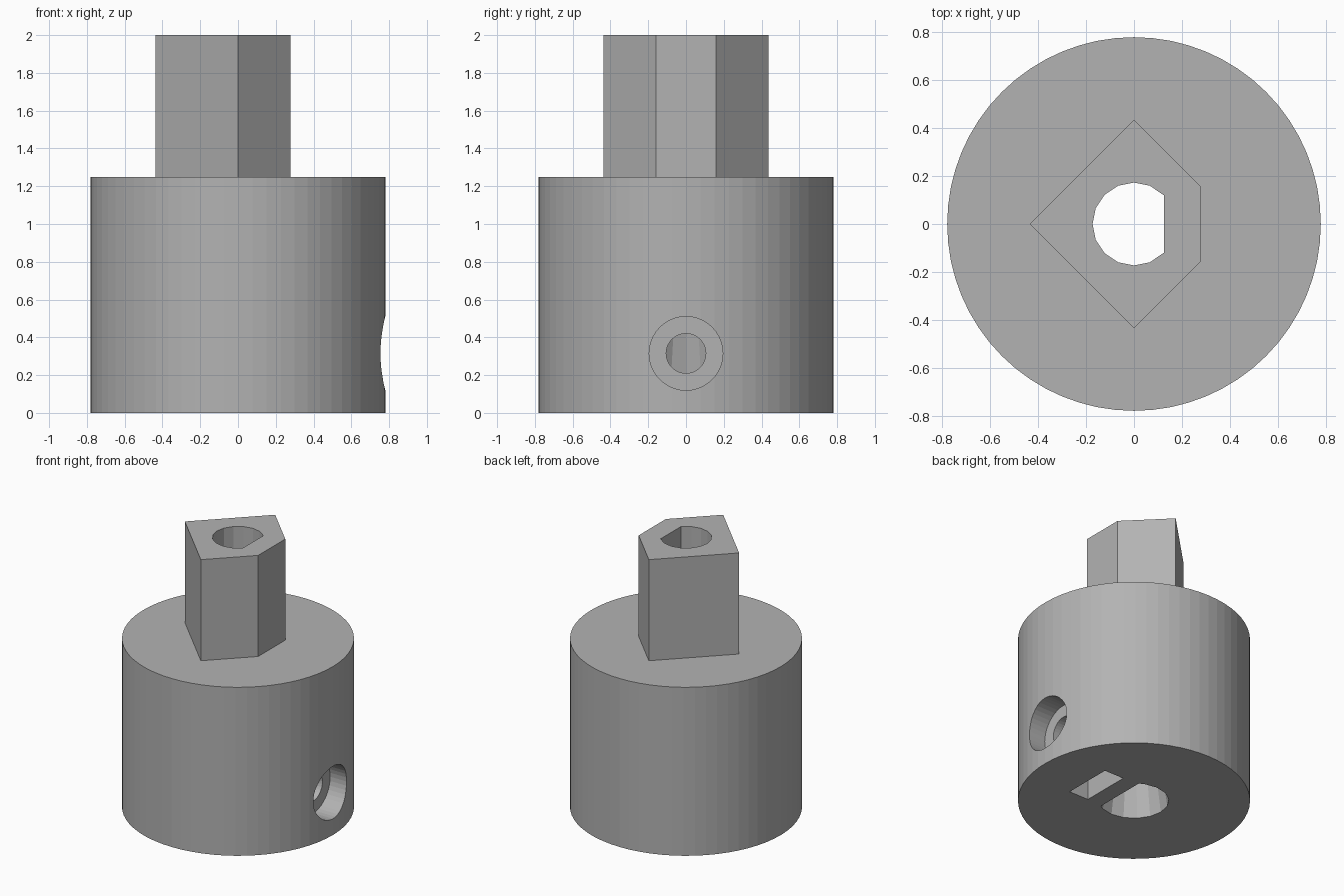
import bpy
import bmesh
from math import cos, sin, pi, sqrt, radians

cube = bpy.data.objects.get("Cube")
if cube:
    bpy.data.objects.remove(cube, do_unlink=True)

# Material
grey = bpy.data.materials.new("plain grey")
grey.use_nodes = True
COLOUR = (0.45, 0.45, 0.45, 1)
grey.diffuse_color = COLOUR
grey.node_tree.nodes["Principled BSDF"].inputs["Base Color"].default_value = COLOUR


def loft(name, sections):
    """Solid skinned through rings of equal point count, capped at both ends."""
    bm = bmesh.new()
    rings = [[bm.verts.new(p) for p in ring] for ring in sections]
    n = len(rings[0])
    for low, high in zip(rings, rings[1:]):
        for i in range(n):
            j = (i + 1) % n
            bm.faces.new((low[i], low[j], high[j], high[i]))
    bm.faces.new(rings[0][::-1])
    bm.faces.new(rings[-1])
    bmesh.ops.recalc_face_normals(bm, faces=bm.faces)
    mesh = bpy.data.meshes.new(name)
    bm.to_mesh(mesh)
    bm.free()
    mesh.materials.append(grey)
    obj = bpy.data.objects.new(name, mesh)
    bpy.context.collection.objects.link(obj)
    return obj


def circle(r, n, z):
    return [(r * cos(2 * pi * i / n), r * sin(2 * pi * i / n), z) for i in range(n)]


def side_circle(r, n, x):
    return [(x, u, v + HOLE_Z) for u, v, _ in circle(r, n, 0)]


def d_ring(r, z):
    """Circle with its +x side cut off by a flat."""
    top = sqrt(r * r - FLAT * FLAT)
    arc = [(r * cos(radians(a)), r * sin(radians(a)), z)
           for a in (67.5 + 22.5 * i for i in range(11))]
    return [(FLAT, -top, z), (FLAT, top, z)] + arc


def combine(target, other, operation):
    mod = target.modifiers.new(operation.lower(), 'BOOLEAN')
    mod.operation = operation
    mod.solver = 'EXACT'
    mod.object = other
    bpy.context.view_layer.update()
    graph = bpy.context.evaluated_depsgraph_get()
    result = bpy.data.meshes.new_from_object(target.evaluated_get(graph))
    target.modifiers.clear()
    target.data = result
    bpy.data.objects.remove(other, do_unlink=True)


HOLE_Z = 0.315
FLAT = 0.125
BODY_TOP = 1.25

# Round body
body = loft("adapter_body", [circle(0.78, 64, 0), circle(0.78, 64, BODY_TOP)])

# Square drive post with one corner cut off
tip, cut = 0.436, 0.277
plan = [(-tip, 0), (0, -tip), (cut, cut - tip), (cut, tip - cut), (0, tip)]
post = loft("drive_post", [[(x, y, z) for x, y in plan] for z in (BODY_TOP - 0.3, 2)])
combine(body, post, 'UNION')

# D-shaped shaft bore, flared at the bottom
bore = loft("bore_cutter", [d_ring(0.238, -0.02), d_ring(0.173, 0.42), d_ring(0.173, 2.1)])
combine(body, bore, 'DIFFERENCE')

# Nut slot in the underside
slot = [(0.25, -0.185), (0.41, -0.185), (0.41, 0.185), (0.25, 0.185)]
nut = loft("nut_cutter", [[(x, y, z) for x, y in slot] for z in (-0.1, 0.5)])
combine(body, nut, 'DIFFERENCE')

# Set-screw hole and its counterbore
for radius, start, sides in ((0.105, 0.0, 32), (0.195, 0.62, 40)):
    hole = loft("screw_cutter", [side_circle(radius, sides, start), side_circle(radius, sides, 0.9)])
    combine(body, hole, 'DIFFERENCE')
